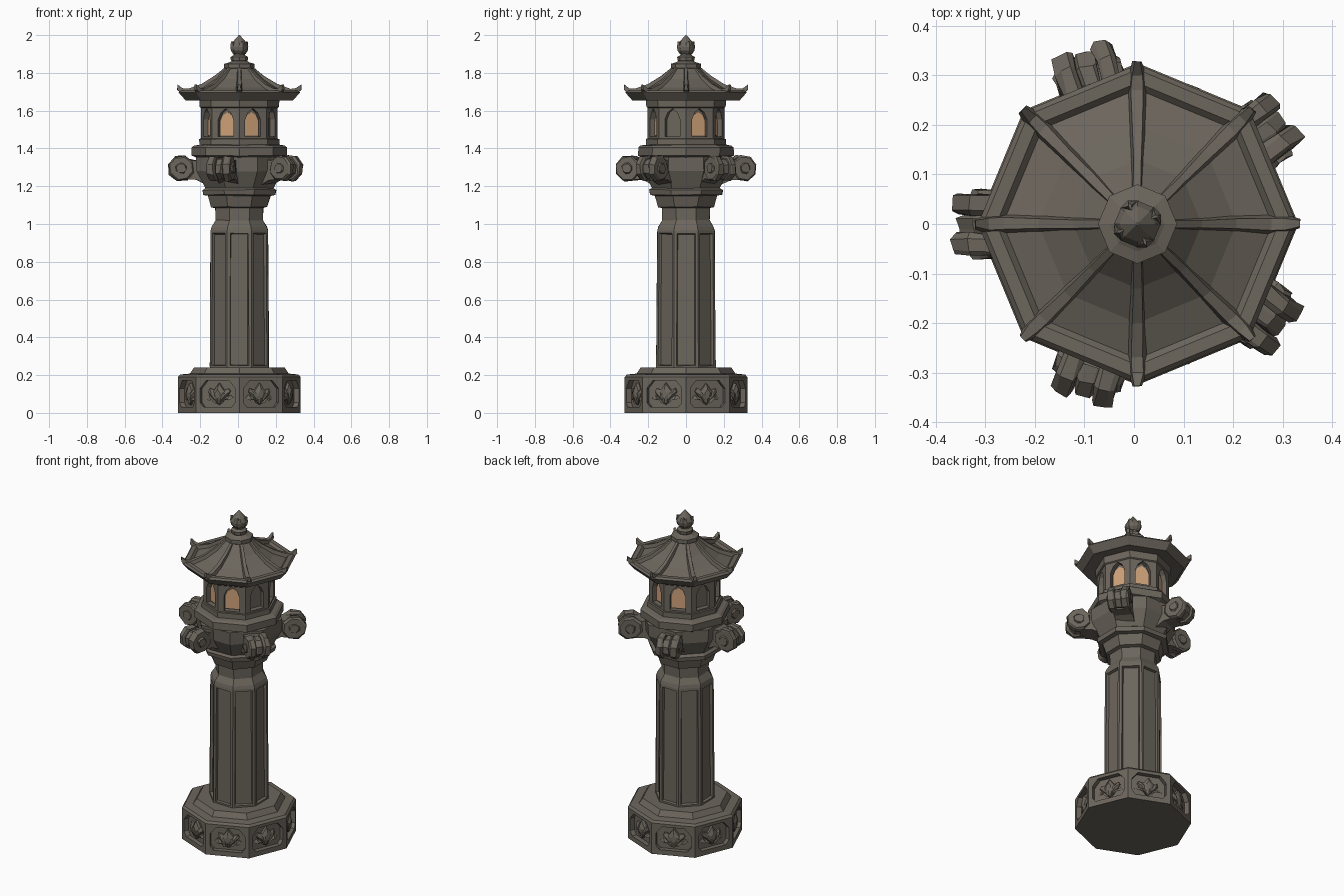
import bpy, bmesh, random
from math import sin, cos, pi, radians
from mathutils import Vector

random.seed(4)
if "Cube" in bpy.data.objects:
    bpy.data.objects.remove(bpy.data.objects["Cube"])

CENTRE = 0.007                      # slight sideways offset of the axis
EIGHTH, HALF = pi / 4, pi / 8
FLAT = 1 / cos(HALF)                # apothem to corner radius


def material(name, rgb):
    m = bpy.data.materials.new(name)
    m.use_nodes = True
    m.diffuse_color = (*rgb, 1)
    m.node_tree.nodes["Principled BSDF"].inputs["Base Color"].default_value = (*rgb, 1)
    return m


stone = material("weathered_stone", (0.15, 0.132, 0.108))
amber = material("amber_glow", (0.62, 0.36, 0.19))


def place(a, r, t, z):
    """Point at angle a: r outward, t sideways, z up."""
    return Vector((CENTRE + r * cos(a) - t * sin(a), r * sin(a) + t * cos(a), z))


def loft(bm, rings):
    """Skin a list of equal point rings and cap both ends."""
    vs = [[bm.verts.new(p) for p in ring] for ring in rings]
    n = len(vs[0])
    for lo, hi in zip(vs, vs[1:]):
        for i in range(n):
            j = (i + 1) % n
            bm.faces.new((lo[i], lo[j], hi[j], hi[i]))
    bm.faces.new(vs[0][::-1])
    bm.faces.new(vs[-1])


def lathe(bm, profile, turn=0.0, n=8):
    loft(bm, [[place(turn + i * 2 * pi / n, r, 0, z) for i in range(n)] for r, z in profile])
    bmesh.ops.recalc_face_normals(bm, faces=bm.faces)


def finish(bm, name, mat=stone, jitter=0.0):
    for v in bm.verts:
        v.co += Vector([random.uniform(-jitter, jitter) for _ in range(3)])
    bmesh.ops.recalc_face_normals(bm, faces=bm.faces)
    me = bpy.data.meshes.new(name)
    bm.to_mesh(me)
    bm.free()
    me.materials.append(mat)
    ob = bpy.data.objects.new(name, me)
    bpy.context.collection.objects.link(ob)
    return ob


def turned(name, profile, turn=0.0, n=8, jitter=0.0):
    bm = bmesh.new()
    lathe(bm, profile, turn, n)
    return finish(bm, name, jitter=jitter)


def panels(bm, outline, angles, r0, r1):
    """Radial prisms with a (sideways, height) outline."""
    for a in angles:
        loft(bm, [[place(a, r, t, z) for t, z in outline] for r in (r0, r1)])


def arch(w, z, h, shoulder, bulge):
    half = [(w, z), (w, z + h * shoulder), (w * bulge, z + h * (0.5 + shoulder / 2) + 0.008)]
    return half + [(0, z + h)] + [(-t, y) for t, y in reversed(half)]


def carve(ob, outline, r0, r1):
    bm = bmesh.new()
    panels(bm, outline, SIDES, r0, r1)
    cutter = finish(bm, "cutter")
    cutter.hide_render = True
    mod = ob.modifiers.new("carve", "BOOLEAN")
    mod.operation, mod.solver, mod.object = "DIFFERENCE", "EXACT", cutter
    bpy.context.view_layer.objects.active = ob
    bpy.ops.object.modifier_apply(modifier=mod.name)
    bpy.data.objects.remove(cutter)


SIDES = [HALF + EIGHTH * k for k in range(8)]
CORNERS = [EIGHTH * k for k in range(8)]

# Base with a sunken panel on each side
base = turned("base", [(0.325, 0), (0.325, 0.19), (0.313, 0.203), (0.262, 0.208),
                       (0.24, 0.24), (0.14, 0.24)])
w = 0.1
niche = [(-w * 0.8, 0.03), (w * 0.8, 0.03), (w, 0.055), (w, 0.13), (w * 0.65, 0.172),
         (-w * 0.65, 0.172), (-w, 0.13), (-w, 0.055)]
carve(base, niche, 0.272, 0.4)

# Carved blossoms inside the panels: a middle petal and leaning side petals
bm = bmesh.new()
for a in SIDES:
    for lean, out, reach in ((-1.15, 0.275, 0.088), (1.15, 0.275, 0.088),
                             (-0.55, 0.281, 0.105), (0.55, 0.281, 0.105), (0, 0.287, 0.118)):
        petal = [(0, 0), (0.032, 0.3), (0.036, 0.6), (0, 1), (-0.036, 0.6), (-0.032, 0.3)]
        rings = []
        for r, size in ((0.266, 1), (out, 0.95), (out + 0.012, 0.4)):
            ring = []
            for t, h in petal:
                t, y = t * size, reach * (0.5 + (h - 0.5) * size)
                ring.append(place(a, r, t * cos(lean) + y * sin(lean),
                                  0.042 + y * cos(lean) + abs(t * sin(lean))))
            rings.append(ring)
        loft(bm, rings)
finish(bm, "base_blossoms", jitter=0.002)

# Pillar with a long recessed panel on every face
bm = bmesh.new()
lathe(bm, [(r * FLAT, z) for r, z in ((0.157, 0.235), (0.152, 0.965), (0.146, 0.985),
                                      (0.126, 1.02), (0.128, 1.1))], HALF)
long_faces = [f for f in bm.faces if f.calc_area() > 0.05 and abs(f.normal.z) < 0.3]
bmesh.ops.inset_individual(bm, faces=long_faces, thickness=0.021, depth=0)
bmesh.ops.inset_individual(bm, faces=long_faces, thickness=0.006, depth=-0.014)
finish(bm, "pillar", jitter=0.0015)

# Flared bowl above the pillar
turned("bowl", [(r * FLAT, z) for r, z in ((0.125, 1.085), (0.148, 1.09), (0.165, 1.15), (0.19, 1.155),
                                           (0.195, 1.18), (0.18, 1.19), (0.225, 1.28),
                                           (0.228, 1.355), (0.2, 1.36))], HALF, jitter=0.002)

# Gallery platform and sill under the lamp chamber
turned("platform", [(0.21, 1.34), (0.235, 1.355), (0.253, 1.362), (0.253, 1.405), (0.24, 1.415),
                    (0.212, 1.42), (0.212, 1.45), (0.19, 1.455)], jitter=0.001)

# Scroll brackets: paired rolls, a thinner middle roll, an eye and an arm
bm = bmesh.new()
SCROLL_R, SCROLL_Z = 0.308, 1.295
for k in range(5):
    a = pi + k * radians(72)
    for t0, t1, size in ((-0.062, -0.02, 0.07), (-0.02, 0.02, 0.058), (0.02, 0.062, 0.07),
                         (-0.07, 0.07, 0.03)):
        rings = []
        for t, s in ((t0, size * 0.88), (t0 + 0.008, size), (t1 - 0.008, size), (t1, size * 0.88)):
            rings.append([place(a, SCROLL_R + s * cos(i * EIGHTH + 0.3), t,
                                SCROLL_Z + s * sin(i * EIGHTH + 0.3)) for i in range(8)])
        loft(bm, rings)
    arm = [(0.16, 1.2), (0.23, 1.235), (0.3, 1.235), (0.3, 1.35), (0.24, 1.335), (0.16, 1.345)]
    loft(bm, [[place(a, r, t, z) for r, z in arm] for t in (-0.052, 0.052)])
finish(bm, "scroll_brackets", jitter=0.004)

# Lamp chamber with arched windows
chamber = turned("lamp_chamber", [(0.203, 1.445), (0.203, 1.615), (0.21, 1.62), (0.213, 1.67)])
carve(chamber, arch(0.044, 1.462, 0.15, 0.6, 0.62), 0.158, 0.3)

# Glowing panes, with two windows left unlit
bm = bmesh.new()
lit = [a for k, a in enumerate(SIDES) if k not in (3, 7)]
panels(bm, arch(0.04, 1.468, 0.125, 0.6, 0.65), lit, 0.157, 0.163)
finish(bm, "window_panes", amber)

# Roof with sunken panels between the ribs
bm = bmesh.new()
lathe(bm, [(0.19, 1.665), (0.285, 1.655), (0.322, 1.697), (0.312, 1.708), (0.285, 1.708),
           (0.272, 1.695), (0.2, 1.722), (0.13, 1.768), (0.07, 1.83)])
finish(bm, "roof")

# Curved ribs with upturned tips
bm = bmesh.new()
rib = [(0.06, 1.842, 0.013), (0.13, 1.785, 0.014), (0.2, 1.741, 0.017), (0.27, 1.716, 0.02),
       (0.3, 1.718, 0.019), (0.328, 1.738, 0.01)]
for a in CORNERS:
    loft(bm, [[place(a, r, -w, z - 0.028), place(a, r, w, z - 0.028),
               place(a, r, w * 0.6, z), place(a, r, -w * 0.6, z)] for r, z, w in rib])
finish(bm, "roof_ribs", jitter=0.0015)

# Crown plate and bud finial
turned("roof_crown", [(0.07, 1.815), (0.08, 1.825), (0.08, 1.848), (0.055, 1.855), (0.03, 1.868)])
turned("finial", [(0.032, 1.85), (0.045, 1.868), (0.047, 1.884), (0.03, 1.894), (0.03, 1.902),
                  (0.044, 1.918), (0.047, 1.94), (0.036, 1.962), (0.016, 1.985), (0.003, 2.0)])

# Petals wrapping the bud
bm = bmesh.new()
for a in SIDES[::2]:
    loft(bm, [[place(a, r + 0.004, -w, z), place(a, r + 0.012, 0, z), place(a, r + 0.004, w, z),
               place(a, r - 0.015, 0, z)]
              for r, z, w in ((0.024, 1.9, 0.008), (0.036, 1.918, 0.02),
                              (0.039, 1.938, 0.02), (0.036, 1.965, 0.003))])
finish(bm, "finial_petals")
